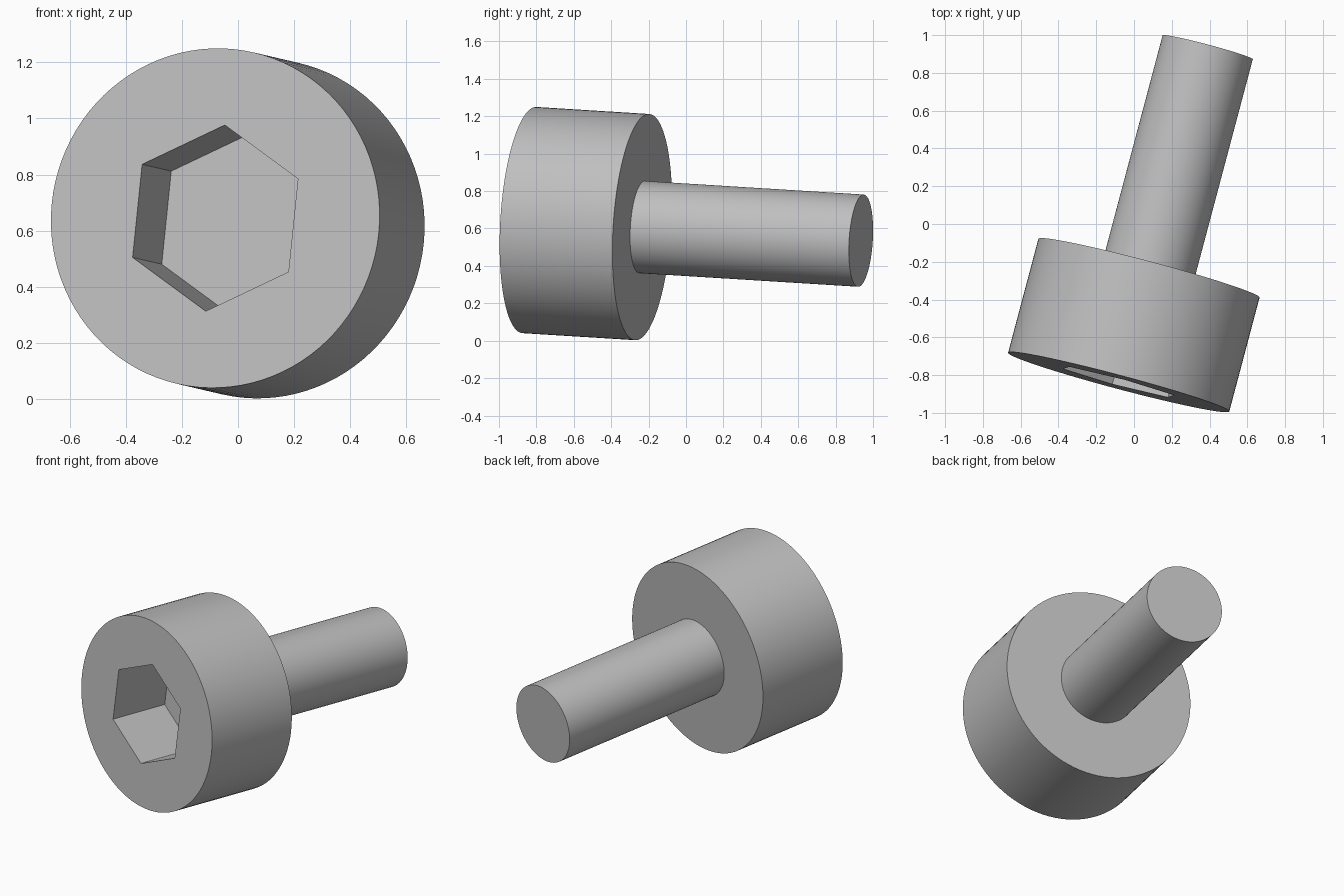
import bpy
import bmesh
from math import cos, pi, radians, sin
from mathutils import Matrix, Vector

cube = bpy.data.objects.get("Cube")
if cube:
    bpy.data.objects.remove(cube, do_unlink=True)

SIDES = 96
HEAD_RADIUS, HEAD_LENGTH = 0.606, 0.625
SHAFT_RADIUS, TOTAL_LENGTH = 0.247, 1.837
HEX_RADIUS, HEX_DEPTH = 0.3335, 0.405

# Tilted frame: local z runs from the head face to the shaft tip,
# local x points at one corner of the hex socket
origin = Vector((-0.081, -0.837, 0.645))
axis = Vector((0.471, 1.772, -0.11)).normalized()
corner = Vector((0.034, 0.012, 0.331))
corner = (corner - axis * corner.dot(axis)).normalized()
frame = Matrix((corner, axis.cross(corner), axis)).transposed().to_4x4()
frame.translation = origin

steel = bpy.data.materials.new("grey_steel")
steel.use_nodes = True
grey = (0.52, 0.52, 0.52, 1)
steel.diffuse_color = grey
steel.node_tree.nodes["Principled BSDF"].inputs["Base Color"].default_value = grey


def circle(radius):
    return lambda a: radius


def hexagon(radius):
    return lambda a: radius * cos(pi / 6) / cos(a % (pi / 3) - pi / 6)


def build(name, rings):
    """Join a chain of (outline, height) rings and cap both ends."""
    bm = bmesh.new()
    angles = [2 * pi * i / SIDES for i in range(SIDES)]
    loops = [[bm.verts.new((r(a) * cos(a), r(a) * sin(a), z)) for a in angles]
             for r, z in rings]
    for low, high in zip(loops, loops[1:]):
        for i in range(SIDES):
            j = (i + 1) % SIDES
            bm.faces.new((low[i], low[j], high[j], high[i]))
    bm.faces.new(loops[0])
    bm.faces.new(loops[-1])
    bmesh.ops.recalc_face_normals(bm, faces=bm.faces)
    mesh = bpy.data.meshes.new(name)
    bm.to_mesh(mesh)
    bm.free()
    mesh.materials.append(steel)
    obj = bpy.data.objects.new(name, mesh)
    bpy.context.collection.objects.link(obj)
    obj.matrix_world = frame
    bpy.ops.object.select_all(action="DESELECT")
    obj.select_set(True)
    bpy.context.view_layer.objects.active = obj
    bpy.ops.object.shade_smooth_by_angle(angle=radians(30))


# Head with its hex socket, from the socket floor outward to the underside
build("bolt_head", [
    (hexagon(HEX_RADIUS), HEX_DEPTH),
    (hexagon(HEX_RADIUS), 0),
    (circle(HEAD_RADIUS), 0),
    (circle(HEAD_RADIUS), HEAD_LENGTH),
])

# Plain shaft
build("bolt_shaft", [
    (circle(SHAFT_RADIUS), HEAD_LENGTH),
    (circle(SHAFT_RADIUS), TOTAL_LENGTH),
])
